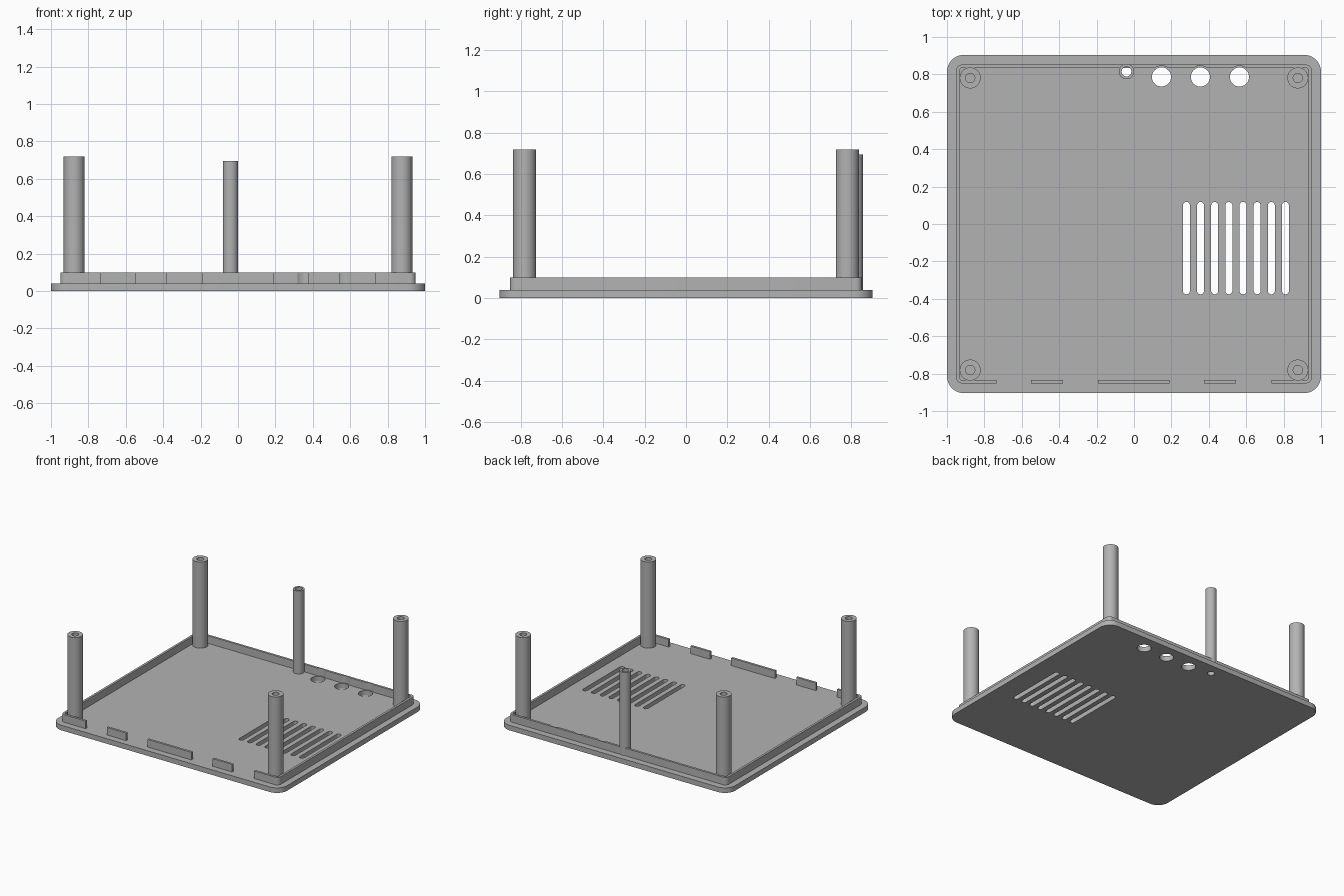
import bpy, bmesh
from math import cos, sin, asin, pi, radians

cube = bpy.data.objects.get("Cube")
if cube:
    bpy.data.objects.remove(cube, do_unlink=True)

grey = bpy.data.materials.new("plain grey")
grey.use_nodes = True
COLOUR = (0.45, 0.45, 0.45, 1)
grey.diffuse_color = COLOUR
grey.node_tree.nodes["Principled BSDF"].inputs["Base Color"].default_value = COLOUR


def arc(cx, cy, r, start, end, n=12):
    """Points along an arc, angles in radians."""
    angles = [start + (end - start) * i / n for i in range(n + 1)]
    return [(cx + r * cos(a), cy + r * sin(a)) for a in angles]


def circle(cx, cy, r, n=48):
    return arc(cx, cy, r, 0, 2 * pi, n)[:-1]


def rounded_rect(x, y, r):
    pts = []
    for i, (sx, sy) in enumerate([(1, 1), (-1, 1), (-1, -1), (1, -1)]):
        pts += arc(sx * (x - r), sy * (y - r), r, i * pi / 2, (i + 1) * pi / 2)
    return pts


def slot(x, y0, y1, r):
    return arc(x, y1 - r, r, 0, pi) + arc(x, y0 + r, r, pi, 2 * pi)


def extrude(name, outlines, z0, z1):
    """Solid from closed outlines; inner outlines become holes."""
    curve = bpy.data.curves.new(name, "CURVE")
    curve.dimensions = "2D"
    curve.fill_mode = "BOTH"
    curve.extrude = (z1 - z0) / 2
    for pts in outlines:
        spline = curve.splines.new("POLY")
        spline.points.add(len(pts) - 1)
        for point, (x, y) in zip(spline.points, pts):
            point.co = (x, y, 0, 1)
        spline.use_cyclic_u = True
    temp = bpy.data.objects.new(name + "_outline", curve)
    bpy.context.collection.objects.link(temp)
    mesh = bpy.data.meshes.new_from_object(
        temp.evaluated_get(bpy.context.evaluated_depsgraph_get()))
    bpy.data.objects.remove(temp, do_unlink=True)
    bm = bmesh.new()
    bm.from_mesh(mesh)
    bmesh.ops.remove_doubles(bm, verts=bm.verts, dist=1e-5)
    bmesh.ops.recalc_face_normals(bm, faces=bm.faces)
    bmesh.ops.translate(bm, verts=bm.verts, vec=(0, 0, (z0 + z1) / 2))
    bm.to_mesh(mesh)
    bm.free()
    mesh.materials.clear()
    mesh.materials.append(grey)
    obj = bpy.data.objects.new(name, mesh)
    bpy.context.collection.objects.link(obj)
    bpy.ops.object.select_all(action="DESELECT")
    obj.select_set(True)
    bpy.context.view_layer.objects.active = obj
    bpy.ops.object.shade_smooth_by_angle(angle=radians(30))
    return obj


FLOOR, RIM = 0.04, 0.10
LX, LY, WALL = 0.95, 0.852, 0.018
IX, IY = LX - WALL, LY - WALL
PORTS, PORT_Y = (0.147, 0.355, 0.564), 0.786
STUD = (-0.04, 0.815)

# Base plate with port holes, vent slots and the stud bore
holes = [circle(x, PORT_Y, 0.051) for x in PORTS]
holes += [slot(0.28 + 0.0757 * i, -0.376, 0.118, 0.0187) for i in range(8)]
holes.append(circle(*STUD, 0.026))
extrude("base_plate", [rounded_rect(1, 0.904, 0.09)] + holes, 0, FLOOR)

# Raised rim around the back and sides, returning along the front corners
END, R, r = 0.735, 0.03, 0.012
rim = [(END, -LY)] + arc(LX - R, R - LY, R, -pi / 2, 0, 6)
rim += arc(LX - R, LY - R, R, 0, pi / 2, 6)
rim += arc(R - LX, LY - R, R, pi / 2, pi, 6)
rim += arc(R - LX, R - LY, R, pi, 1.5 * pi, 6)
rim += [(-END, -LY), (-END, -IY)]
rim += arc(r - IX, r - IY, r, 1.5 * pi, pi, 6)
rim += arc(r - IX, IY - r, r, pi, pi / 2, 6)
clearance = 0.06
lift = asin((IY - PORT_Y) / clearance)
for x in PORTS:  # shallow scallops behind the ports
    rim += arc(x, PORT_Y, clearance, pi - lift, lift)
rim += arc(IX - r, IY - r, r, pi / 2, 0, 6)
rim += arc(IX - r, r - IY, r, 0, -pi / 2, 6)
rim.append((END, -IY))
extrude("rim", [rim], FLOOR, RIM)

# Separate tabs along the front edge
for name, x0, x1 in [("front_tab_right", -0.55, -0.38),
                     ("front_tab_middle", -0.193, 0.19),
                     ("front_tab_left", 0.375, 0.545)]:
    extrude(name, [[(x0, -LY), (x1, -LY), (x1, -IY), (x0, -IY)]], FLOOR, RIM)

# Hollow corner posts and the thinner back post
for side, sx in (("right", -1), ("left", 1)):
    for end, sy in (("front", -1), ("back", 1)):
        c = (sx * 0.876, sy * 0.781)
        extrude(f"{end}_{side}_post", [circle(*c, 0.056), circle(*c, 0.025)], FLOOR, 0.72)
extrude("back_middle_post", [circle(*STUD, 0.041), circle(*STUD, 0.026)], FLOOR, 0.695)
